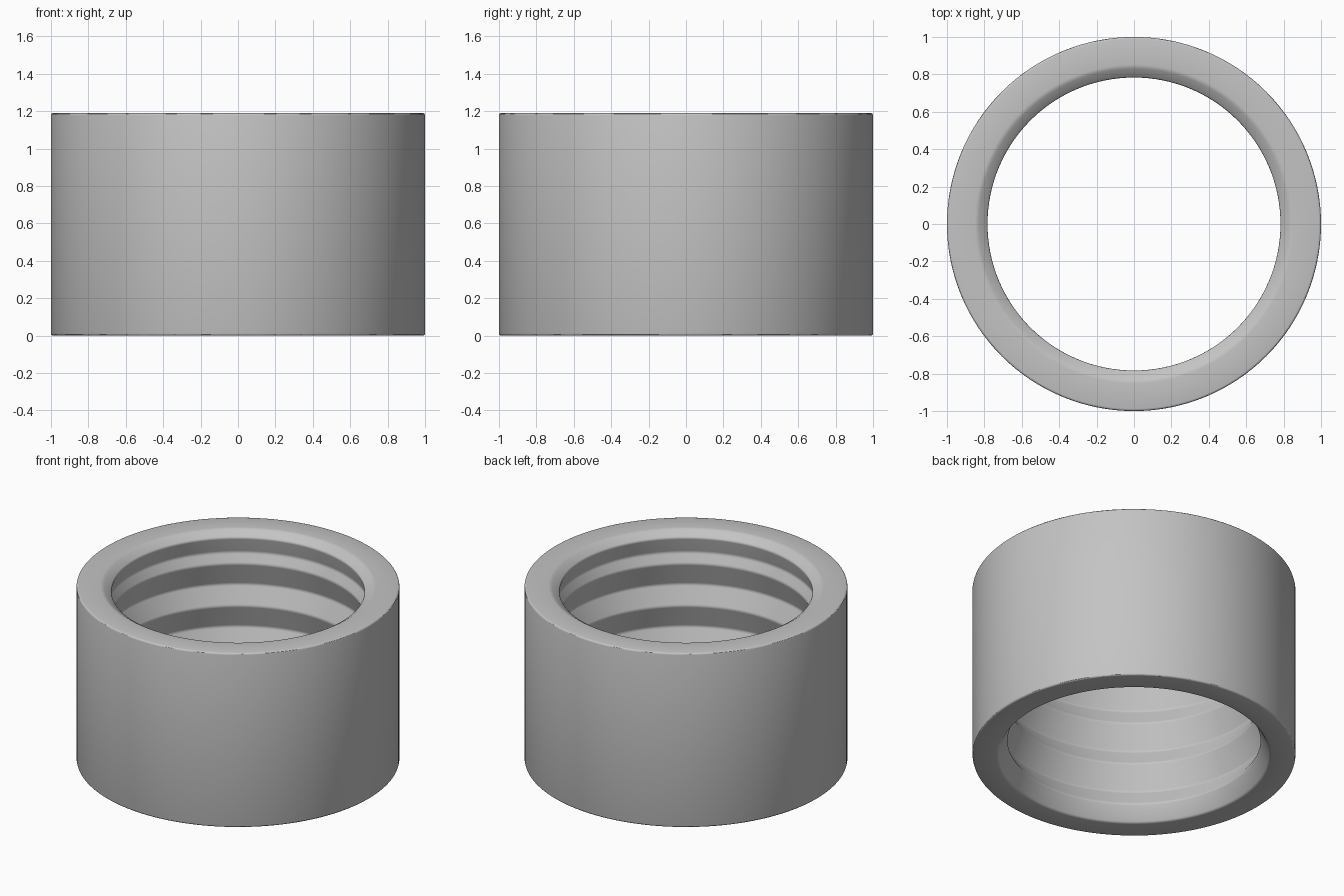
import bpy
import bmesh
import math

cube = bpy.data.objects.get("Cube")
if cube:
    bpy.data.objects.remove(cube, do_unlink=True)

# Main dimensions
HEIGHT, OUTER = 1.19, 1.0
CREST, ROOT, MOUTH = 0.78, 0.85, 0.84
PITCH, SEGMENTS = 0.288, 128

# Cross-section (radius, height): outer wall, then the grooved bore
profile = [(OUTER, 0), (OUTER, HEIGHT), (MOUTH, HEIGHT), (CREST, HEIGHT - 0.04), (0.82, 1.035)]
for i in reversed(range(4)):
    crest_z = 0.107 + i * PITCH
    if i < 3:
        profile.append((ROOT, crest_z + 0.12))
    profile.append((CREST, crest_z))
profile.append((MOUTH, 0))

# Revolve the section into a closed ring
bm = bmesh.new()
rings = []
for s in range(SEGMENTS):
    a = math.tau * s / SEGMENTS
    rings.append([bm.verts.new((r * math.cos(a), r * math.sin(a), z)) for r, z in profile])
count = len(profile)
for s, ring in enumerate(rings):
    after = rings[(s + 1) % SEGMENTS]
    for k in range(count):
        n = (k + 1) % count
        bm.faces.new((ring[k], after[k], after[n], ring[n]))
bmesh.ops.recalc_face_normals(bm, faces=bm.faces)
mesh = bpy.data.meshes.new("grooved_collar")
bm.to_mesh(mesh)
bm.free()
collar = bpy.data.objects.new("grooved_collar", mesh)
bpy.context.collection.objects.link(collar)

# Plain grey
grey = bpy.data.materials.new("plain_grey")
grey.use_nodes = True
colour = (0.55, 0.55, 0.55, 1)
grey.diffuse_color = colour
grey.node_tree.nodes["Principled BSDF"].inputs["Base Color"].default_value = colour
mesh.materials.append(grey)

# Smooth round surfaces with softened edges
bpy.ops.object.select_all(action="DESELECT")
collar.select_set(True)
bpy.context.view_layer.objects.active = collar
bevel = collar.modifiers.new("soft_edges", "BEVEL")
bevel.width = 0.012
bevel.segments = 3
bevel.limit_method = "ANGLE"
bevel.angle_limit = math.radians(25)
bpy.ops.object.modifier_apply(modifier=bevel.name)
bpy.ops.object.shade_smooth_by_angle(angle=math.radians(30))
